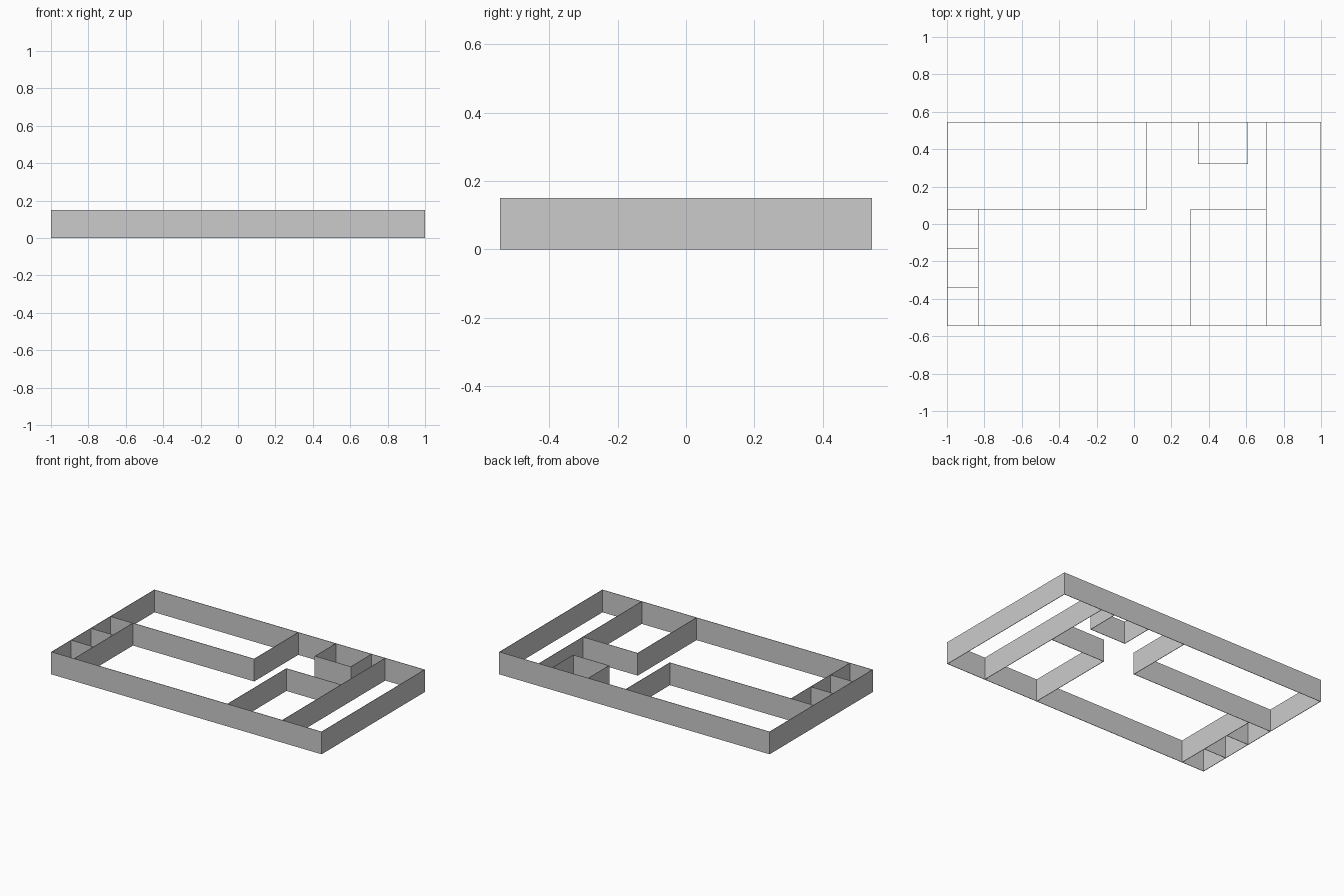
import bpy, bmesh
from mathutils import Vector

if "Cube" in bpy.data.objects:
    bpy.data.objects.remove(bpy.data.objects["Cube"])

HEIGHT = 0.15
THICK = 0.003
X, Y = 1.0 - THICK / 2, 0.545 - THICK / 2   # outer wall centrelines


def wall(name, path):
    """Thin upright wall of constant height following a plan polyline."""
    bm = bmesh.new()
    for a, b in zip(path, path[1:]):
        a, b = Vector(a), Vector(b)
        d = (b - a).normalized() * THICK / 2
        n = Vector((-d.y, d.x))
        # extend each run by half a thickness so corners close
        base = [a - d - n, b + d - n, b + d + n, a - d + n]
        face = bm.faces.new([bm.verts.new((p.x, p.y, 0)) for p in base])
        top = bmesh.ops.extrude_face_region(bm, geom=[face])["geom"]
        bmesh.ops.translate(bm, vec=(0, 0, HEIGHT),
                            verts=[v for v in top if isinstance(v, bmesh.types.BMVert)])
    bmesh.ops.recalc_face_normals(bm, faces=bm.faces)
    mesh = bpy.data.meshes.new(name)
    bm.to_mesh(mesh)
    bm.free()
    bpy.context.collection.objects.link(bpy.data.objects.new(name, mesh))


# Outer shell
wall("outer_wall", [(-X, -Y), (X, -Y), (X, Y), (-X, Y), (-X, -Y)])
# Large back-left room
wall("back_room_wall", [(-X, 0.078), (0.065, 0.078), (0.065, Y)])
# Full-depth partition on the right and the room beside it
wall("right_partition", [(0.708, -Y), (0.708, Y)])
wall("front_room_wall", [(0.303, -Y), (0.303, 0.078), (0.708, 0.078)])
# Small closet on the back wall
wall("closet_wall", [(0.343, Y), (0.343, 0.323), (0.608, 0.323), (0.608, Y)])
# Row of three stalls on the left
wall("stall_front", [(-0.832, -Y), (-0.832, 0.078)])
for i, y in enumerate((-0.337, -0.129)):
    wall(f"stall_divider_{i + 1}", [(-X, y), (-0.832, y)])
